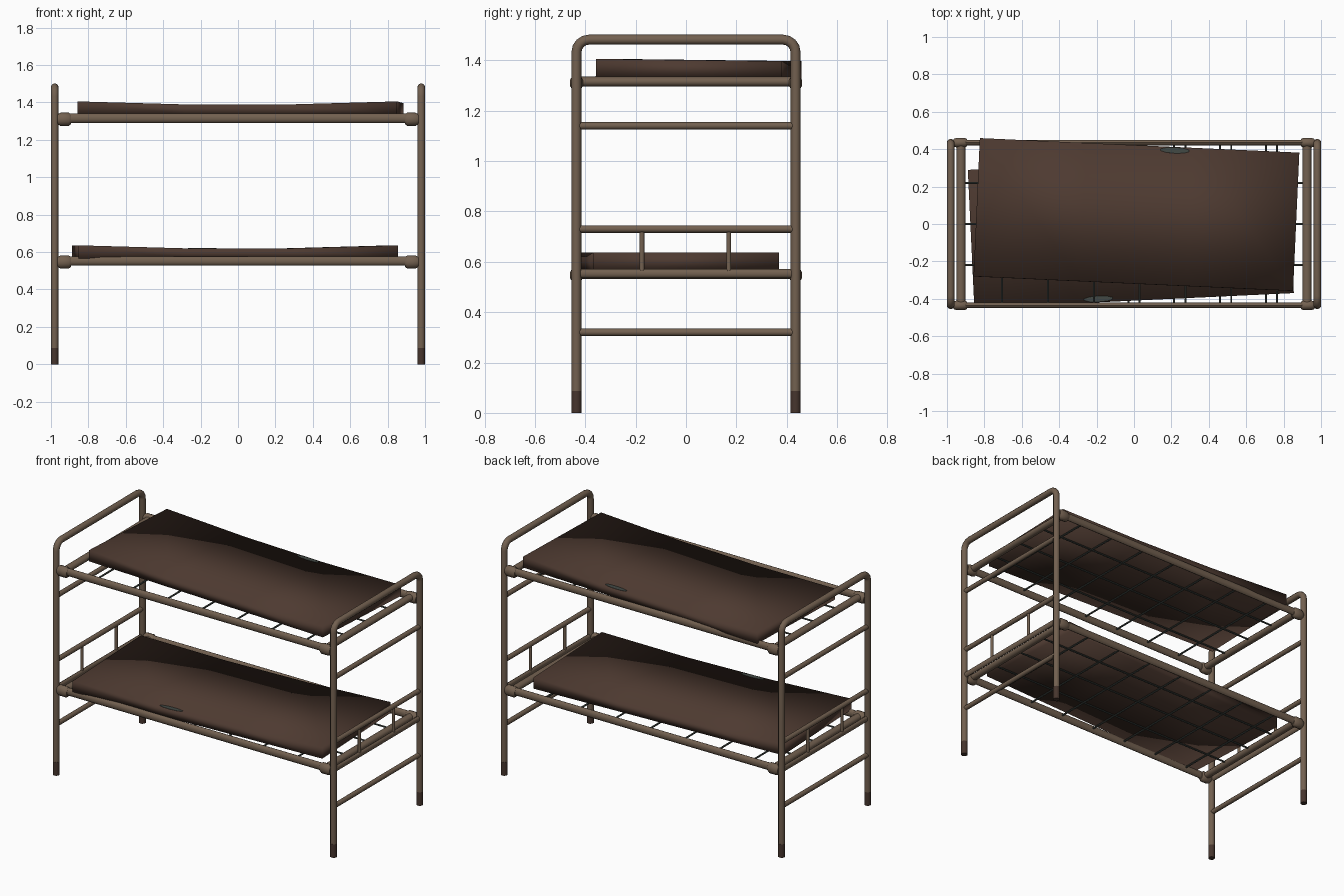
import bpy, bmesh, math
from mathutils import Vector, Matrix

if "Cube" in bpy.data.objects:
    bpy.data.objects.remove(bpy.data.objects["Cube"])


def material(name, rgb):
    m = bpy.data.materials.new(name)
    m.diffuse_color = (*rgb, 1)
    m.use_nodes = True
    m.node_tree.nodes["Principled BSDF"].inputs["Base Color"].default_value = m.diffuse_color
    return m


PAINT = material("worn brown paint", (0.17, 0.118, 0.08))
FABRIC = material("dark brown fabric", (0.075, 0.042, 0.03))
FOOT = material("dark rust", (0.062, 0.036, 0.027))
WIRE = material("grey green wire", (0.055, 0.066, 0.058))


def finish(name, bm, mat, angle=50):
    bmesh.ops.recalc_face_normals(bm, faces=bm.faces)
    me = bpy.data.meshes.new(name)
    bm.to_mesh(me)
    bm.free()
    ob = bpy.data.objects.new(name, me)
    bpy.context.collection.objects.link(ob)
    me.materials.append(mat)
    bpy.ops.object.select_all(action='DESELECT')
    ob.select_set(True)
    bpy.context.view_layer.objects.active = ob
    bpy.ops.object.shade_smooth_by_angle(angle=math.radians(angle))
    return ob


def skin(bm, rings):
    """Join rings of points into a capped tube."""
    rings = [[bm.verts.new(p) for p in r] for r in rings]
    n = len(rings[0])
    for a, b in zip(rings, rings[1:]):
        for i in range(n):
            j = (i + 1) % n
            bm.faces.new((a[i], a[j], b[j], b[i]))
    bm.faces.new(rings[0])
    bm.faces.new(rings[-1])


def ring(centre, u, v, n):
    return [centre + u * math.cos(t) + v * math.sin(t)
            for t in (2 * math.pi * (i + 0.5) / n for i in range(n))]


def bar(name, a, b, ru, rv, mat, n=10):
    """Straight tube along one axis; ru, rv are radii on the two other axes."""
    a, b = Vector(a), Vector(b)
    d = [abs(c) for c in b - a]
    k = d.index(max(d))
    axes = [Vector((1, 0, 0)), Vector((0, 1, 0)), Vector((0, 0, 1))]
    u, v = [axes[i] for i in range(3) if i != k]
    bm = bmesh.new()
    skin(bm, [ring(p, u * ru, v * rv, n) for p in (a, b)])
    return finish(name, bm, mat)


# Bent end frames with rungs, spindles and feet
Y, TOP, BEND = 0.435, 1.482, 0.05
for side, s in (("left", -1), ("right", 1)):
    x = 0.98 * s
    path = [(-Y, 0.085)]
    for cy, start in ((-Y + BEND, math.pi), (Y - BEND, math.pi / 2)):
        for i in range(5):
            t = start - i * math.pi / 8
            path.append((cy + BEND * math.cos(t), TOP - BEND + BEND * math.sin(t)))
    path.append((Y, 0.085))
    pts = [Vector((x, y, z)) for y, z in path]
    rings = []
    for i, p in enumerate(pts):
        tan = (pts[min(i + 1, len(pts) - 1)] - pts[max(i - 1, 0)]).normalized()
        if i in (1, len(pts) - 2):
            tan = Vector((0, 0, 1 if i == 1 else -1))
        if i in (5, 6):
            tan = Vector((0, 1, 0))
        u = Vector((1, 0, 0))
        rings.append(ring(p, u * 0.02, tan.cross(u) * 0.02, 10))
    bm = bmesh.new()
    skin(bm, rings)
    finish(side + "_end_frame", bm, PAINT)
    for z in (1.14, 0.73, 0.32):
        bar(side + "_rung", (x, -Y, z), (x, Y, z), 0.015, 0.015, PAINT)
    for y in (-0.175, 0.17):
        bar(side + "_spindle", (x, y, 0.555), (x, y, 0.73), 0.01, 0.01, PAINT, 8)
    bar(side + "_spindle_rail", (x, -Y, 0.553), (x, Y, 0.553), 0.012, 0.018, PAINT)
    for y in (-Y, Y):
        bar(side + "_foot", (x, y, 0), (x, y, 0.086), 0.0205, 0.0205, FOOT)

# Bunk frames: rails, corner clamps and wire mesh
for level, z, shift in (("upper", 1.315, 0.03), ("lower", 0.552, -0.03)):
    for s in (-1, 1):
        bar(level + "_long_rail", (-0.93, Y * s, z), (0.93, Y * s, z), 0.016, 0.025, PAINT)
        bar(level + "_short_rail", (0.925 * s, -Y, z), (0.925 * s, Y, z), 0.024, 0.02, PAINT)
        for sy in (-1, 1):
            bm = bmesh.new()
            skin(bm, [ring(Vector((px * s, Y * sy, z - 0.005)),
                           Vector((0, r * 0.78, 0)), Vector((0, 0, r)), 10)
                      for px, r in ((0.965, 0.026), (0.95, 0.035), (0.905, 0.035), (0.893, 0.026))])
            finish(level + "_clamp", bm, PAINT)
    for y in (-0.22, 0, 0.22):
        bar(level + "_long_wire", (-0.92, y, z), (0.92, y, z), 0.006, 0.006, WIRE, 6)
    for k in range(-3, 4):
        wx = 0.245 * k + shift
        bar(level + "_cross_wire", (wx, -Y, z), (wx, Y, z), 0.006, 0.006, WIRE, 6)


# Sagging mattresses, each with a small worn patch
def mattress(level, loc, rot, tilt):
    bm = bmesh.new()
    xs = ((-0.855, 0.07), (-0.285, 0.054), (0.285, 0.054), (0.855, 0.07))
    skin(bm, [[(x, -0.37, 0), (x, 0.37, 0), (x, 0.37, h), (x, -0.37, h)] for x, h in xs])
    body = finish(level + "_mattress", bm, FABRIC, 180)
    bm = bmesh.new()
    c = Vector((0.19, 0.352, 0.053))
    skin(bm, [ring(c + Vector((0, 0, dz)), Vector((0.08, 0, 0)), Vector((0, 0.016, 0)), 10)
              for dz in (0, 0.002)])
    patch = finish(level + "_mattress_patch", bm, WIRE)
    for ob in (body, patch):
        ob.location = loc
        ob.rotation_euler = (tilt, 0, math.radians(rot))


mattress("upper", (0.013, 0.05, 1.331), -2.6, -0.012)
mattress("lower", (-0.017, -0.04, 0.566), 182.7, 0)
